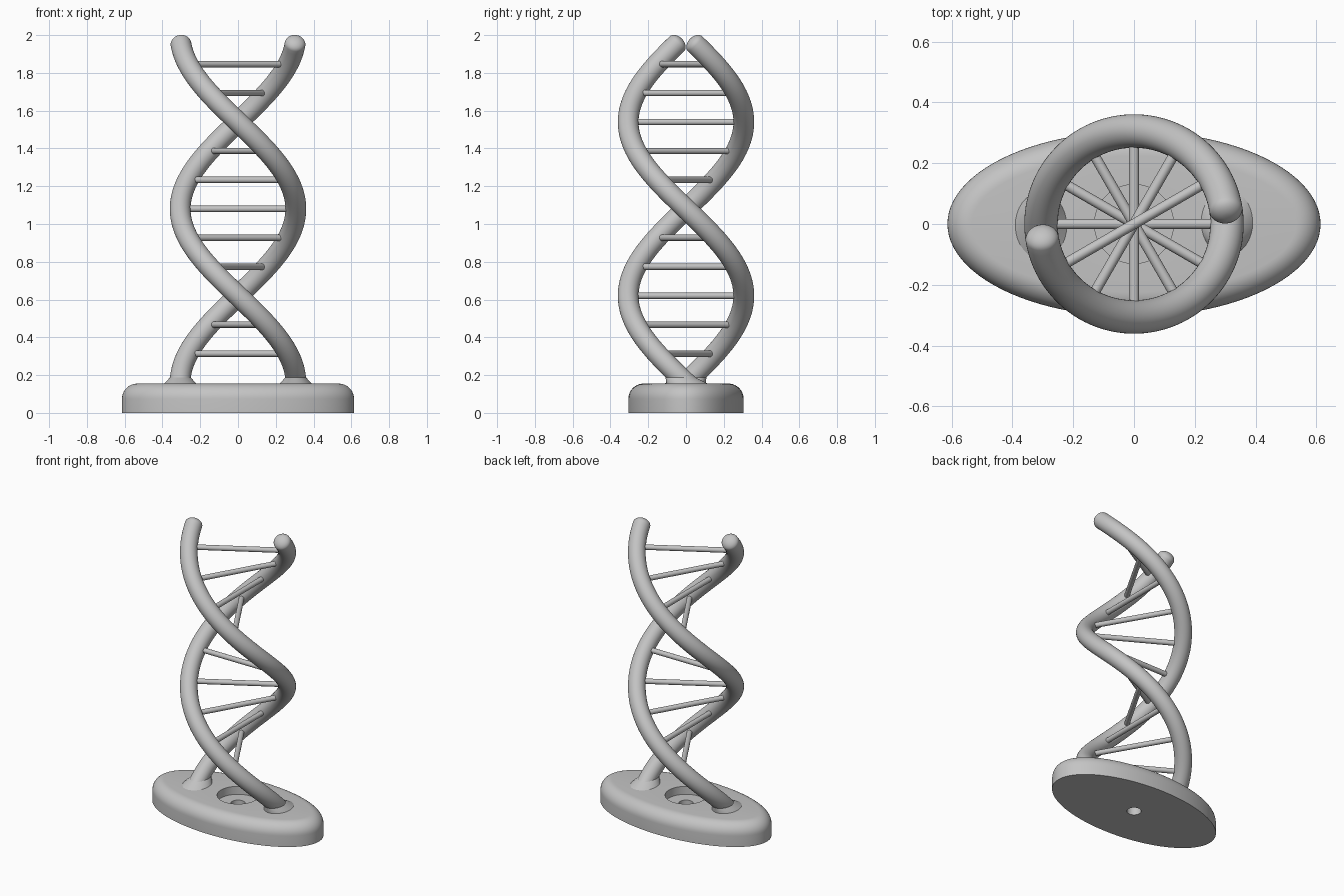
import bpy, bmesh
from math import sin, cos, pi, radians
from mathutils import Vector

if "Cube" in bpy.data.objects:
    bpy.data.objects.remove(bpy.data.objects["Cube"])

RADIUS, TUBE = 0.306, 0.055     # helix radius and strand thickness
MID, HALF_TURN = 1.08, 0.92     # height of the middle rung, height of half a turn
BASE_TOP = 0.155
X, Y, Z = Vector((1, 0, 0)), Vector((0, 1, 0)), Vector((0, 0, 1))

grey = bpy.data.materials.new("plain grey")
grey.use_nodes = True
grey.diffuse_color = (0.55, 0.55, 0.55, 1)
grey.node_tree.nodes["Principled BSDF"].inputs["Base Color"].default_value = grey.diffuse_color


def loft(name, rings, sides, closed=False, angle=35):
    """Skin rings given as (centre, first half axis, second half axis)."""
    bm = bmesh.new()
    loops = []
    for c, u, v in rings:
        loops.append([bm.verts.new(c + u * cos(2 * pi * i / sides) + v * sin(2 * pi * i / sides))
                      for i in range(sides)])
    pairs = list(zip(loops, loops[1:]))
    if closed:
        pairs.append((loops[-1], loops[0]))
    else:
        bm.faces.new(loops[0])
        bm.faces.new(loops[-1])
    for a, b in pairs:
        for i in range(sides):
            j = (i + 1) % sides
            bm.faces.new((a[i], a[j], b[j], b[i]))
    bmesh.ops.recalc_face_normals(bm, faces=bm.faces[:])
    mesh = bpy.data.meshes.new(name)
    bm.to_mesh(mesh)
    bm.free()
    mesh.materials.append(grey)
    ob = bpy.data.objects.new(name, mesh)
    bpy.context.collection.objects.link(ob)
    bpy.ops.object.select_all(action='DESELECT')
    ob.select_set(True)
    bpy.context.view_layer.objects.active = ob
    bpy.ops.object.shade_smooth_by_angle(angle=radians(angle))
    return ob


def helix(z, phase=0):
    """Point, outward direction and tangent of a strand at height z."""
    a = phase - pi * (z - MID) / HALF_TURN
    out = Vector((cos(a), sin(a), 0))
    side = Vector((sin(a), -cos(a), 0))
    tangent = (side * RADIUS * pi / HALF_TURN + Z).normalized()
    return out * RADIUS + Z * z, out, tangent


# Oval base: rounded upper rim, round recess and a small through hole
profile = [(0.614, 0.305, 0)]
FILLET = 0.08
for k in range(11):
    t = k / 10 * pi / 2
    inset = FILLET * (1 - cos(t))
    profile.append((0.614 - inset, 0.305 - inset, BASE_TOP - FILLET * (1 - sin(t))))
profile += [(0.13, 0.13, BASE_TOP), (0.13, 0.13, 0.1), (0.045, 0.045, 0.1), (0.045, 0.045, 0)]
loft("base", [(Z * z, X * rx, Y * ry) for rx, ry, z in profile], 96, closed=True)

# Two strands with rounded tips and flared feet
START, END, STEPS = 0.1, 1.953, 110
for name, phase in (("left_strand", 0), ("right_strand", pi)):
    rings = []
    for k in range(STEPS + 1):
        p, out, tan = helix(START + (END - START) * k / STEPS, phase)
        rings.append((p, out * TUBE, tan.cross(out) * TUBE))
    for k in range(1, 8):
        t = k / 8 * pi / 2
        r = TUBE * cos(t)
        rings.append((p + tan * TUBE * 0.7 * sin(t), out * r, tan.cross(out) * r))
    loft(name, rings, 32, angle=60)

    # Foot: horizontal slices of the strand, widening in a hollow curve
    foot, FLARE = [], 0.035
    for k in range(9):
        t = k / 8 * pi / 2
        p, out, tan = helix(BASE_TOP - 0.002 + FLARE * sin(t), phase)
        grow = FLARE * (1 - cos(pi / 2 - t)) * 0.9
        side = Z.cross(out)
        foot.append((p, out * (TUBE + grow), side * (TUBE / tan.z + grow)))
    loft(name.replace("strand", "foot"), foot, 32)

# Rungs, one every sixth of a half turn
for i in range(-5, 6):
    p, out, tan = helix(MID + i * HALF_TURN / 6)
    q = helix(p.z, pi)[0]
    side = Z.cross(out)
    loft(f"rung_{i + 6}", [(c, side * 0.017, Z * 0.017) for c in (p, q)], 20)
